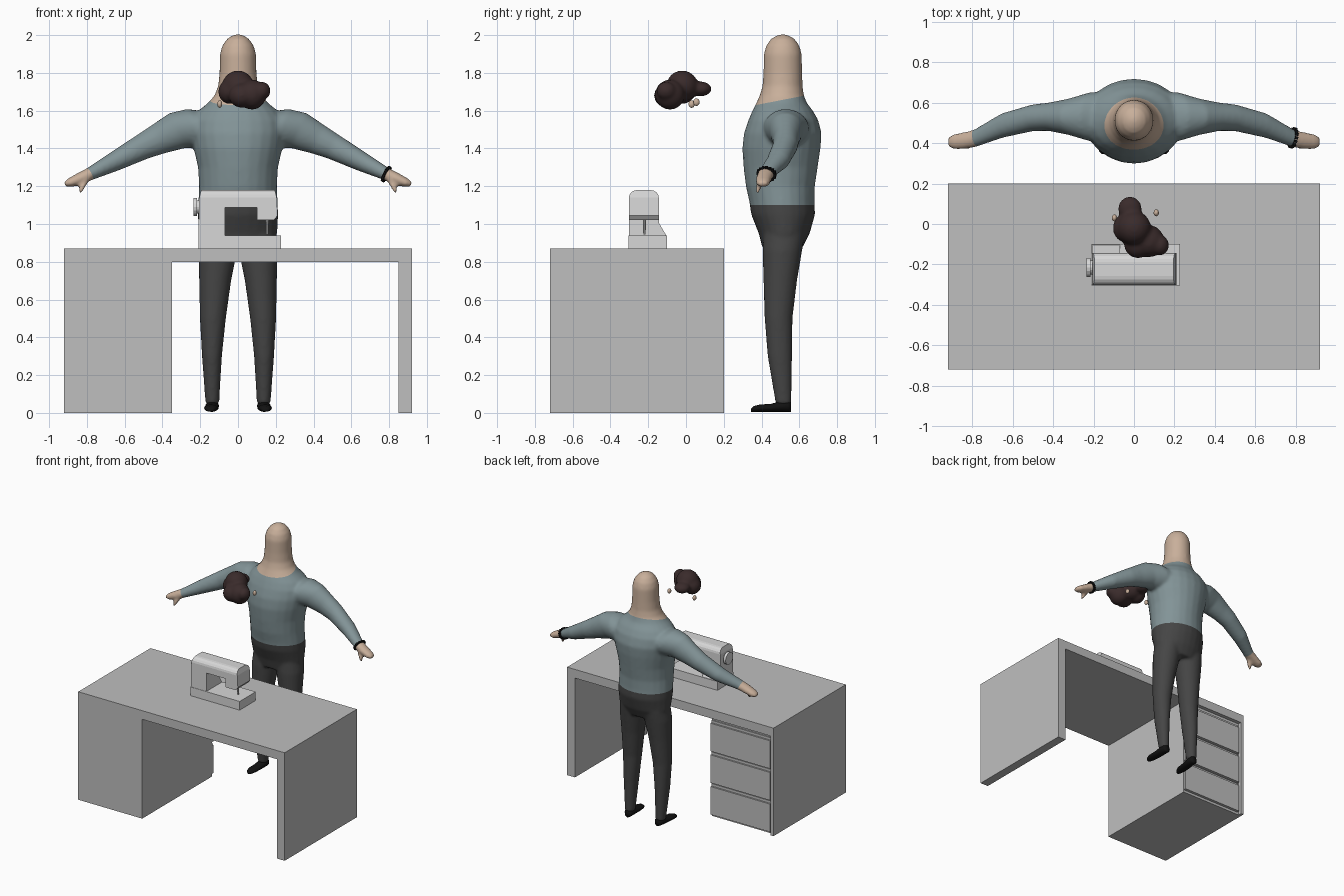
import bpy, bmesh, math
from mathutils import Vector, Matrix

if "Cube" in bpy.data.objects:
    bpy.data.objects.remove(bpy.data.objects["Cube"])


def material(name, rgb):
    m = bpy.data.materials.new(name)
    m.diffuse_color = (*rgb, 1)
    m.use_nodes = True
    m.node_tree.nodes["Principled BSDF"].inputs["Base Color"].default_value = m.diffuse_color
    return m


DESK = material("desk grey", (0.52, 0.52, 0.52))
MACHINE = material("machine white", (0.68, 0.68, 0.68))
SKIN = material("skin", (0.58, 0.43, 0.325))
SHIRT = material("shirt blue grey", (0.225, 0.295, 0.31))
PANTS = material("trousers charcoal", (0.06, 0.06, 0.06))
HAIR = material("hair brown", (0.042, 0.024, 0.024))
BLACK = material("black", (0.006, 0.006, 0.006))


def finish(bm, name, mats, smooth=False):
    bmesh.ops.recalc_face_normals(bm, faces=bm.faces)
    me = bpy.data.meshes.new(name)
    bm.to_mesh(me)
    bm.free()
    for m in mats:
        me.materials.append(m)
    ob = bpy.data.objects.new(name, me)
    bpy.context.collection.objects.link(ob)
    for p in me.polygons:
        p.use_smooth = smooth
    return ob


def add_box(bm, x0, x1, y0, y1, z0, z1):
    mat = Matrix.Translation(((x0 + x1) / 2, (y0 + y1) / 2, (z0 + z1) / 2))
    mat = mat @ Matrix.Diagonal((x1 - x0, y1 - y0, z1 - z0, 1))
    bmesh.ops.create_cube(bm, size=1, matrix=mat)


def box(name, mat, *dims):
    bm = bmesh.new()
    add_box(bm, *dims)
    return finish(bm, name, [mat])


def prism(bm, points, offset):
    """Extrude a closed outline along offset."""
    face = bm.faces.new([bm.verts.new(p) for p in points])
    out = bmesh.ops.extrude_face_region(bm, geom=[face])["geom"]
    bmesh.ops.translate(bm, vec=offset, verts=[g for g in out if isinstance(g, bmesh.types.BMVert)])


def loft(bm, rings, u, v, n=24):
    """Closed tube through elliptical rings (centre, radius along u, radius along v)."""
    u, v = Vector(u), Vector(v)
    loops = []
    for c, ru, rv in rings:
        loops.append([bm.verts.new(Vector(c) + u * ru * math.cos(a) + v * rv * math.sin(a))
                      for a in (2 * math.pi * i / n for i in range(n))])
    for a, b in zip(loops, loops[1:]):
        for i in range(n):
            bm.faces.new((a[i], a[(i + 1) % n], b[(i + 1) % n], b[i]))
    bm.faces.new(loops[0])
    bm.faces.new(loops[-1])


def ellipsoid(bm, c, r):
    bmesh.ops.create_uvsphere(bm, u_segments=20, v_segments=12, radius=1,
                              matrix=Matrix.Translation(c) @ Matrix.Diagonal((*r, 1)))


def fuse(ob, voxel, repeat):
    """Merge overlapping volumes into one soft skin, returned as a bmesh."""
    rm = ob.modifiers.new("merge", 'REMESH')
    rm.mode, rm.voxel_size = 'VOXEL', voxel
    sm = ob.modifiers.new("soften", 'SMOOTH')
    sm.factor, sm.iterations = 0.5, repeat
    bpy.context.view_layer.update()
    dg = bpy.context.evaluated_depsgraph_get()
    bm = bmesh.new()
    bm.from_object(ob, dg)
    bpy.data.objects.remove(ob)
    return bm


# Desk: top, side panel, pedestal and drawers facing the seated side
box("desk_top", DESK, -0.92, 0.92, -0.72, 0.20, 0.80, 0.87)
box("desk_side_panel", DESK, 0.85, 0.92, -0.72, 0.20, 0, 0.80)
box("desk_pedestal", DESK, -0.895, -0.35, -0.72, 0.17, 0, 0.80)
box("pedestal_outer_panel", DESK, -0.92, -0.895, -0.72, 0.20, 0, 0.80)
for i in range(3):
    z = 0.02 + i * 0.255
    box(f"drawer_front_{i + 1}", DESK, -0.885, -0.352, 0.17, 0.192, z, z + 0.225)
    box(f"drawer_lip_{i + 1}", DESK, -0.885, -0.352, 0.17, 0.18, z + 0.225, z + 0.245)

# Sewing machine: C-shaped body with rounded top
bm = bmesh.new()
outline = [(-.21, .93), (-.07, .93), (-.07, 1.088), (.10, 1.088), (.10, 1.02), (.19, 1.02),
           (.21, 1.045), (.205, 1.14), (.195, 1.18), (-.195, 1.18), (-.205, 1.14)]
prism(bm, [(x, -0.302, z) for x, z in outline], (0, 0.158, 0))
top = [e for e in bm.edges if all(v.co.z > 1.175 for v in e.verts)
       and abs(e.verts[0].co.y - e.verts[1].co.y) < 0.01]
bmesh.ops.bevel(bm, geom=top, offset=0.045, segments=4, profile=0.5, affect='EDGES')
finish(bm, "machine_body", [MACHINE])

# Machine bed and flared column foot
box("machine_bed", MACHINE, -0.21, 0.228, -0.305, -0.10, 0.87, 0.94)
bm = bmesh.new()
prism(bm, [(-.208, -.15, .935), (-.208, -.102, .935), (-.208, -.146, 1.01), (-.208, -.15, 1.01)], (.138, 0, 0))
finish(bm, "machine_column_foot", [MACHINE])

# Handwheel and needle
bm = bmesh.new()
for x, r, d in ((-0.212, 0.035, 0.02), (-0.226, 0.048, 0.02)):
    bmesh.ops.create_cone(bm, cap_ends=True, segments=16, radius1=r, radius2=r, depth=d,
                          matrix=Matrix.Translation((x, -0.215, 1.09)) @ Matrix.Rotation(math.pi / 2, 4, 'Y'))
finish(bm, "handwheel", [MACHINE])
bm = bmesh.new()
bmesh.ops.create_cone(bm, cap_ends=True, segments=10, radius1=0.006, radius2=0.009, depth=0.08,
                      matrix=Matrix.Translation((0.155, -0.22, 0.985)))
finish(bm, "needle_bar", [MACHINE])

# Body volumes: torso with neck and head (z, front y, back y, half width)
bm = bmesh.new()
trunk = [(.87, .405, .615, .185), (.95, .385, .655, .208), (1.05, .345, .683, .213), (1.12, .335, .68, .21),
         (1.2, .317, .682, .206), (1.3, .305, .697, .212), (1.4, .298, .712, .235), (1.48, .307, .718, .25),
         (1.55, .33, .70, .245), (1.6, .352, .672, .21), (1.64, .372, .64, .16), (1.68, .39, .625, .125),
         (1.73, .405, .617, .105), (1.8, .41, .615, .098), (1.9, .412, .613, .096), (1.945, .425, .60, .083),
         (1.98, .45, .575, .058), (1.998, .48, .545, .03), (2.003, .50, .525, .01)]
loft(bm, [((0, (a + b) / 2, z), w, (b - a) / 2) for z, a, b, w in trunk], (1, 0, 0), (0, 1, 0))
# Legs (z, centre x, half width, front y, back y) and arms (centre, half height, half depth)
leg = [(.045, .136, .036, .475, .558), (.3, .138, .053, .432, .562), (.5, .133, .069, .416, .564),
       (.7, .121, .085, .41, .588), (.86, .107, .103, .405, .615), (.95, .10, .10, .41, .63)]
arm = [((.10, .53, 1.50), .10, .13), ((.22, .53, 1.505), .115, .12), ((.32, .53, 1.495), .102, .09),
       ((.42, .53, 1.45), .083, .07), ((.5, .525, 1.412), .07, .066), ((.65, .487, 1.333), .053, .061),
       ((.79, .422, 1.262), .034, .044), ((.84, .412, 1.24), .031, .042), ((.89, .407, 1.218), .025, .038),
       ((.918, .405, 1.21), .013, .024)]
thumb = [((.80, .40, 1.24), .02, .018), ((.825, .385, 1.195), .017, .016), ((.835, .376, 1.165), .009, .01)]
for s in (-1, 1):
    loft(bm, [((s * x, (a + b) / 2, z), w, (b - a) / 2) for z, x, w, a, b in leg], (1, 0, 0), (0, 1, 0))
    loft(bm, [((s * c[0], c[1], c[2]), h, d) for c, h, d in arm], (s * 0.42, 0, 0.907), (0, 1, 0))
    loft(bm, [((s * c[0], c[1], c[2]), h, d) for c, h, d in thumb], (1, 0, 0), (0, 1, 0))
bm = fuse(finish(bm, "body_volumes", []), 0.011, 5)

# Colour borders: waist, collar and cuffs cut cleanly into the skin
WAIST = (Vector((0, 0, 1.10)), Vector((0, 0, 1)))
COLLAR = (Vector((0, 0.5, 1.655)), Vector((0, -0.19, 0.98)).normalized())
CUFFS = [(Vector((s * 0.785, 0.43, 1.265)), Vector((s * 0.87, -0.2, -0.45)).normalized()) for s in (-1, 1)]
for co, no in [WAIST, COLLAR] + CUFFS:
    bmesh.ops.bisect_plane(bm, geom=bm.verts[:] + bm.edges[:] + bm.faces[:], plane_co=co, plane_no=no)
for f in bm.faces:
    c = f.calc_center_median()
    above = [(c - co).dot(no) > 0 for co, no in [WAIST, COLLAR] + CUFFS]
    far = abs(c.x) > 0.6
    skin = (far and any(above[2:])) or (not far and above[1])
    f.material_index = 2 if skin else 1 if above[0] else 0
finish(bm, "body", [PANTS, SHIRT, SKIN], True)

# Shoes (y, half width, half height)
shoe = [(.345, .012, .008), (.358, .026, .015), (.39, .036, .019), (.45, .037, .021),
        (.50, .036, .028), (.54, .034, .03), (.557, .022, .026)]
for s, side in ((-1, "left"), (1, "right")):
    bm = bmesh.new()
    loft(bm, [((s * (.137 + .06 * (.5 - y)), y, .006 + h), w, h) for y, w, h in shoe], (1, 0, 0), (0, 0, 1), 16)
    finish(bm, f"shoe_{side}", [BLACK], True)

# Linked bracelet on one wrist
bm = bmesh.new()
co, axis = CUFFS[1]
up = Vector((0.45, 0, 0.87)).normalized()
side = axis.cross(up).normalized()
for i in range(16):
    a = 2 * math.pi * i / 16
    p = co + up * 0.038 * math.cos(a) + side * 0.046 * math.sin(a) - Vector((0, 0.004, 0.001))
    bmesh.ops.create_cube(bm, size=0.014, matrix=Matrix.Translation(p) @ axis.to_track_quat('Z', 'Y').to_matrix().to_4x4())
finish(bm, "bracelet", [BLACK])

# Floating hair mass, fused from lobes
bm = bmesh.new()
for c, r in (((0.0, -.02, 1.73), (.085, .085, .083)), ((.075, -.085, 1.685), (.075, .08, .08)),
             ((-.02, .075, 1.715), (.06, .062, .04)), ((-.045, -.02, 1.70), (.06, .07, .065)),
             ((.128, -.105, 1.705), (.045, .052, .048)), ((.02, -.10, 1.68), (.07, .07, .065))):
    ellipsoid(bm, c, r)
finish(fuse(finish(bm, "hair_volumes", []), 0.01, 8), "hair", [HAIR], True)

# Ears under the hair
for x, y, z, side in ((-.097, .03, 1.635, "left"), (.11, .055, 1.645, "right")):
    bm = bmesh.new()
    ellipsoid(bm, (x, y, z), (.013, .017, .02))
    finish(bm, f"ear_{side}", [SKIN], True)
